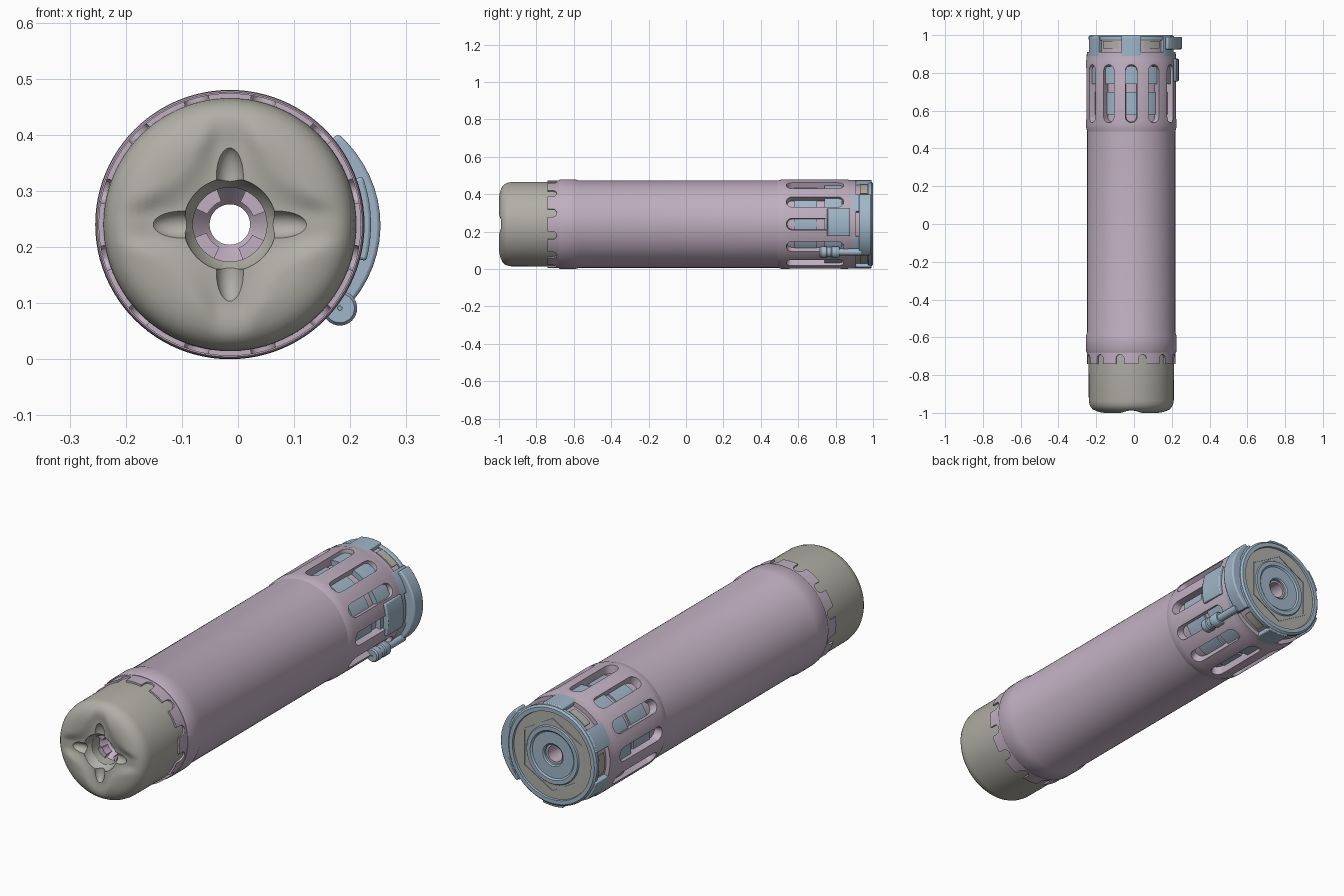
import bpy, bmesh, math
from mathutils import Matrix, Vector

if "Cube" in bpy.data.objects:
    bpy.data.objects.remove(bpy.data.objects["Cube"])

CX, CZ = -0.0145, 0.24          # axis of the tube (runs along y)


def material(name, rgb):
    m = bpy.data.materials.new(name)
    m.diffuse_color = (*rgb, 1)
    m.use_nodes = True
    m.node_tree.nodes["Principled BSDF"].inputs["Base Color"].default_value = m.diffuse_color
    return m


PINK = material("dusty pink", (0.53, 0.43, 0.53))
BLUE = material("steel blue", (0.35, 0.47, 0.58))
BEIGE = material("warm grey", (0.44, 0.43, 0.38))


def finish(name, bm, mat, loc=(CX, 0, CZ), bevel=0):
    bmesh.ops.recalc_face_normals(bm, faces=bm.faces)
    me = bpy.data.meshes.new(name)
    bm.to_mesh(me)
    bm.free()
    ob = bpy.data.objects.new(name, me)
    bpy.context.collection.objects.link(ob)
    ob.location = loc
    if mat:
        me.materials.append(mat)
    if bevel:
        b = ob.modifiers.new("soft edges", 'BEVEL')
        b.width, b.segments, b.limit_method = bevel, 2, 'ANGLE'
        b.angle_limit = math.radians(40)
    smooth(ob)
    return ob


def activate(ob):
    bpy.ops.object.select_all(action='DESELECT')
    ob.select_set(True)
    bpy.context.view_layer.objects.active = ob


def smooth(ob):
    activate(ob)
    bpy.ops.object.shade_smooth_by_angle(angle=math.radians(32))


def lathe(name, prof, mat, segs=96, loc=(CX, 0, CZ), shape=None):
    """Closed (radius, y) profile turned around the y axis."""
    bm = bmesh.new()
    rings = []
    for i in range(segs):
        a = 2 * math.pi * i / segs
        rings.append([bm.verts.new((r * math.sin(a), y, r * math.cos(a))) for r, y in prof])
    n = len(prof)
    for i in range(segs):
        p, q = rings[i], rings[(i + 1) % segs]
        for j in range(n):
            k = (j + 1) % n
            bm.faces.new((p[j], p[k], q[k], q[j]))
    if shape:
        for v in bm.verts:
            shape(v.co)
    return finish(name, bm, mat, loc)


def tube(name, r0, r1, y0, y1, mat, **kw):
    return lathe(name, [(r0, y0), (r1, y0), (r1, y1), (r0, y1)], mat, **kw)


def sector(name, r0, r1, y0, y1, a0, a1, mat, bevel=0.004, bulge=0.0):
    """Curved block; angles in degrees from +x towards +z."""
    bm = bmesh.new()
    n = 16
    rows = []
    for i in range(n + 1):
        t = i / n
        a = math.radians(a0 + (a1 - a0) * t)
        ro = r1 + bulge * math.sin(math.pi * t)
        rows.append([bm.verts.new((r * math.cos(a), y, r * math.sin(a)))
                     for r, y in ((r0, y0), (ro, y0), (ro, y1), (r0, y1))])
    for p, q in zip(rows, rows[1:]):
        for j in range(4):
            k = (j + 1) % 4
            bm.faces.new((p[j], p[k], q[k], q[j]))
    bm.faces.new(rows[0])
    bm.faces.new(rows[-1])
    return finish(name, bm, mat, bevel=bevel)


def slot_cutter(y0, y1, w_in, w_out, r_in, r_out, count, offset):
    """Ring of round-ended slots, flaring outwards."""
    bm = bmesh.new()
    for c in range(count):
        rot = Matrix.Rotation(math.radians(offset + 360 * c / count), 3, 'Y')
        loops = []
        for w, r in ((w_in, r_in), (w_out, r_out)):
            pts = []
            for end, s in ((y1 - w_out, 0), (y0 + w_out, math.pi)):
                for i in range(9):
                    a = s + math.pi * i / 8
                    pts.append(Vector((w * math.cos(a), end + w * math.sin(a), r)))
            loops.append([bm.verts.new(rot @ p) for p in pts])
        lo, hi = loops
        bm.faces.new(lo)
        bm.faces.new(hi)
        for i in range(len(lo)):
            k = (i + 1) % len(lo)
            bm.faces.new((lo[i], lo[k], hi[k], hi[i]))
    return finish("cutter", bm, None)


def cut(ob, cutter):
    m = ob.modifiers.new("cut", 'BOOLEAN')
    m.operation, m.solver, m.object = 'DIFFERENCE', 'EXACT', cutter
    activate(ob)
    bpy.ops.object.modifier_apply(modifier=m.name)
    bpy.data.objects.remove(cutter, do_unlink=True)
    smooth(ob)


# Main tube with collar, bore and rear neck
lathe("main_tube", [
    (0.036, -0.86), (0.07, -0.9), (0.2, -0.9), (0.2, -0.68), (0.236, -0.68),
    (0.239, -0.675), (0.239, -0.59), (0.233, -0.57), (0.233, 0.5), (0.2, 0.5),
    (0.2, 0.9), (0.215, 0.9), (0.215, 0.975), (0.036, 0.975)], PINK)

# Crenellated ring where the front cap meets the tube
teeth = tube("collar_teeth", 0.215, 0.234, -0.74, -0.67, PINK)
cut(teeth, slot_cutter(-0.80, -0.69, 0.021, 0.023, 0.19, 0.26, 12, 15))

# Front cap: rounded edge, star-shaped hollow, four scooped grooves
def star(co):
    r = math.hypot(co.x, co.z)
    if co.y < -0.975 and r > 0.075:
        t = min(1, max(0, (0.0085 - abs(co.x * co.z)) / 0.006))
        fade = min(1, max(0, (0.2 - r) / 0.05))
        co.y += 0.014 * t * t * (3 - 2 * t) * fade


face = [(0.083 + 0.01 * i, -1.0) for i in range(8)]
cap = lathe("front_cap", [(0.066, -0.89), (0.066, -0.95), (0.081, -0.985)] + face + [
    (0.165, -0.998), (0.177, -0.995), (0.19, -0.99), (0.203, -0.982), (0.214, -0.97),
    (0.221, -0.956), (0.225, -0.935), (0.226, -0.67), (0.198, -0.67), (0.198, -0.89)],
    BEIGE, 128, shape=star)
bm = bmesh.new()
for c in range(4):
    mat = (Matrix.Rotation(math.pi / 2 * c, 4, 'Y') @ Matrix.Translation((0, -0.997, 0.085))
           @ Matrix.Diagonal((0.026, 0.032, 0.055, 1)))
    bmesh.ops.create_uvsphere(bm, u_segments=24, v_segments=16, radius=1, matrix=mat)
cut(cap, finish("cutter", bm, None))

# Inner baffle petals seen through the front opening
for c in range(4):
    sector("baffle_petal", 0.044, 0.068, -0.91, -0.87, 90 * c + 20, 90 * c + 65, PINK, 0)

# Slotted rear sleeve
sleeve = lathe("slotted_sleeve", [
    (0.203, 0.49), (0.233, 0.49), (0.239, 0.51), (0.24, 0.53), (0.24, 0.86),
    (0.237, 0.87), (0.235, 0.91), (0.203, 0.91)], PINK)
cut(sleeve, slot_cutter(0.535, 0.845, 0.026, 0.033, 0.19, 0.25, 12, 0))

# Blue mount showing inside the slots
tube("inner_mount", 0.19, 0.208, 0.58, 0.70, BLUE)
tube("inner_ring", 0.19, 0.224, 0.74, 0.835, BLUE)

# Rear locking ring with six lugs
lathe("rear_ring", [(0.195, 0.972), (0.222, 0.972), (0.226, 0.978), (0.226, 0.992),
                    (0.218, 1.0), (0.2, 1.0)], BLUE)
for c in range(6):
    sector("rear_lug", 0.21, 0.236, 0.885, 0.992, 60 * c + 17, 60 * c + 43, BLUE)
for c in range(6):
    sector("rear_spacer", 0.205, 0.222, 0.93, 0.97, 60 * c - 12, 60 * c + 12, BEIGE, 0)

# Rear face: warm grey plate, hexagonal seam, blue hub
tube("rear_plate", 0.12, 0.198, 0.97, 0.991, BEIGE)
tube("rear_hex_seam", 0.163, 0.170, 0.98, 0.994, BLUE, segs=6)
lathe("rear_hub", [(0.046, 0.96), (0.046, 0.985), (0.052, 0.99), (0.105, 0.99),
                   (0.112, 0.996), (0.13, 0.996), (0.135, 0.99), (0.135, 0.96)], BLUE)

# Locking lever on the right: crescent, pad, arm and knob
sector("lever_crescent", 0.218, 0.252, 0.925, 0.99, -42, 40, BLUE, 0.006, 0.0165)
sector("lever_pad", 0.225, 0.2515, 0.755, 0.875, -15, 20, BLUE, 0.005)
knob = (CX + 0.196, 0, CZ - 0.149)
lathe("lever_knob", [(0.004, 0.715), (0.026, 0.715), (0.031, 0.722), (0.031, 0.75),
                     (0.027, 0.755), (0.027, 0.775), (0.031, 0.78), (0.031, 0.812),
                     (0.026, 0.82), (0.004, 0.82)], BLUE, 32, knob)
tube("lever_arm", 0.003, 0.018, 0.81, 0.94, BLUE, segs=24, loc=knob)
